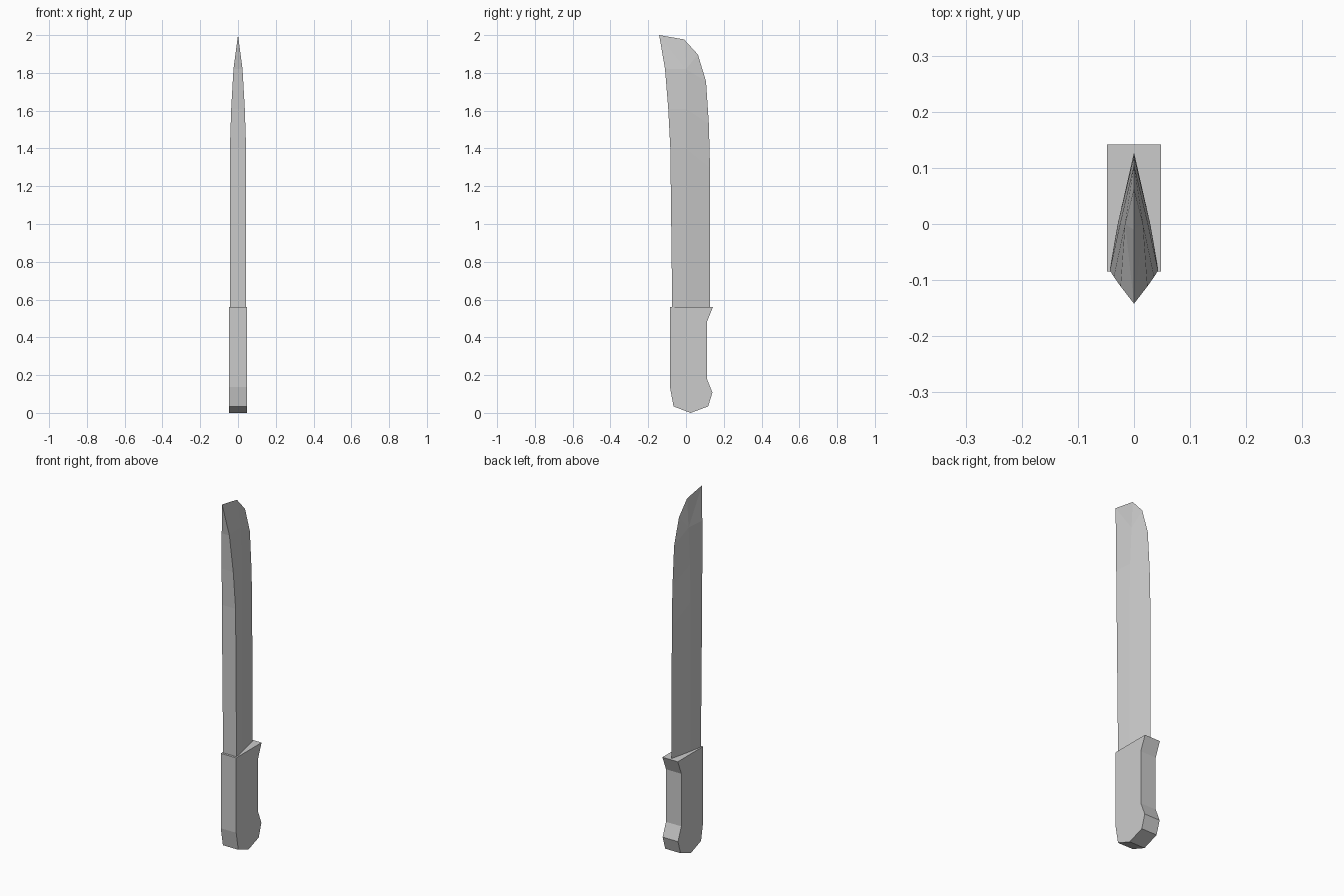
import bpy, bmesh

if "Cube" in bpy.data.objects:
    bpy.data.objects.remove(bpy.data.objects["Cube"])


def finish(name, bm):
    bmesh.ops.recalc_face_normals(bm, faces=bm.faces[:])
    mesh = bpy.data.meshes.new(name)
    bm.to_mesh(mesh)
    bm.free()
    obj = bpy.data.objects.new(name, mesh)
    bpy.context.collection.objects.link(obj)
    return obj


# Handle: side profile (y, z) extruded across x
profile = [(-0.085, 0.56), (0.142, 0.56), (0.11, 0.48), (0.11, 0.183), (0.14, 0.108),
           (0.117, 0.034), (0.024, 0.0), (-0.066, 0.034), (-0.085, 0.137)]
HALF = 0.048
bm = bmesh.new()
face = bm.faces.new([bm.verts.new((-HALF, y, z)) for y, z in profile])
ext = bmesh.ops.extrude_face_region(bm, geom=[face])
moved = [g for g in ext["geom"] if isinstance(g, bmesh.types.BMVert)]
bmesh.ops.translate(bm, verts=moved, vec=(2 * HALF, 0, 0))
finish("handle", bm)

# Blade: wedge stations of spine (half width, y, z), flank (half width, y, z), edge (y, z)
stations = [((0.042, -0.073, 0.56), (0.029, 0.0, 0.56), (0.128, 0.56)),
            ((0.043, -0.083, 1.40), (0.029, 0.0, 1.40), (0.127, 1.30)),
            ((0.036, -0.094, 1.61), (0.025, 0.0, 1.61), (0.121, 1.53)),
            ((0.024, -0.111, 1.82), (0.016, 0.0, 1.82), (0.106, 1.755))]
bm = bmesh.new()
edge = [bm.verts.new((0, y, z)) for _, _, (y, z) in stations]
curve = [bm.verts.new((0, y, z)) for y, z in ((0.063, 1.897), (-0.01, 1.977))]
tip = bm.verts.new((0, -0.142, 2.0))
spines, flanks = {}, {}
for s in (-1, 1):
    sp = spines[s] = [bm.verts.new((s * a[0], a[1], a[2])) for a, _, _ in stations]
    fl = flanks[s] = [bm.verts.new((s * b[0], b[1], b[2])) for _, b, _ in stations]
    for i in range(3):
        bm.faces.new((sp[i], sp[i + 1], fl[i + 1], fl[i]))
        bm.faces.new((fl[i], fl[i + 1], edge[i + 1], edge[i]))
    # Fan closing the curved tip
    rim = [edge[3], *curve, tip, sp[3]]
    for a, b in zip(rim, rim[1:]):
        bm.faces.new((fl[3], a, b))

# Flat spine, its pointed end and the blade base
for i in range(3):
    bm.faces.new((spines[-1][i], spines[1][i], spines[1][i + 1], spines[-1][i + 1]))
bm.faces.new((spines[-1][3], spines[1][3], tip))
bm.faces.new((spines[-1][0], flanks[-1][0], edge[0], flanks[1][0], spines[1][0]))
finish("blade", bm)
